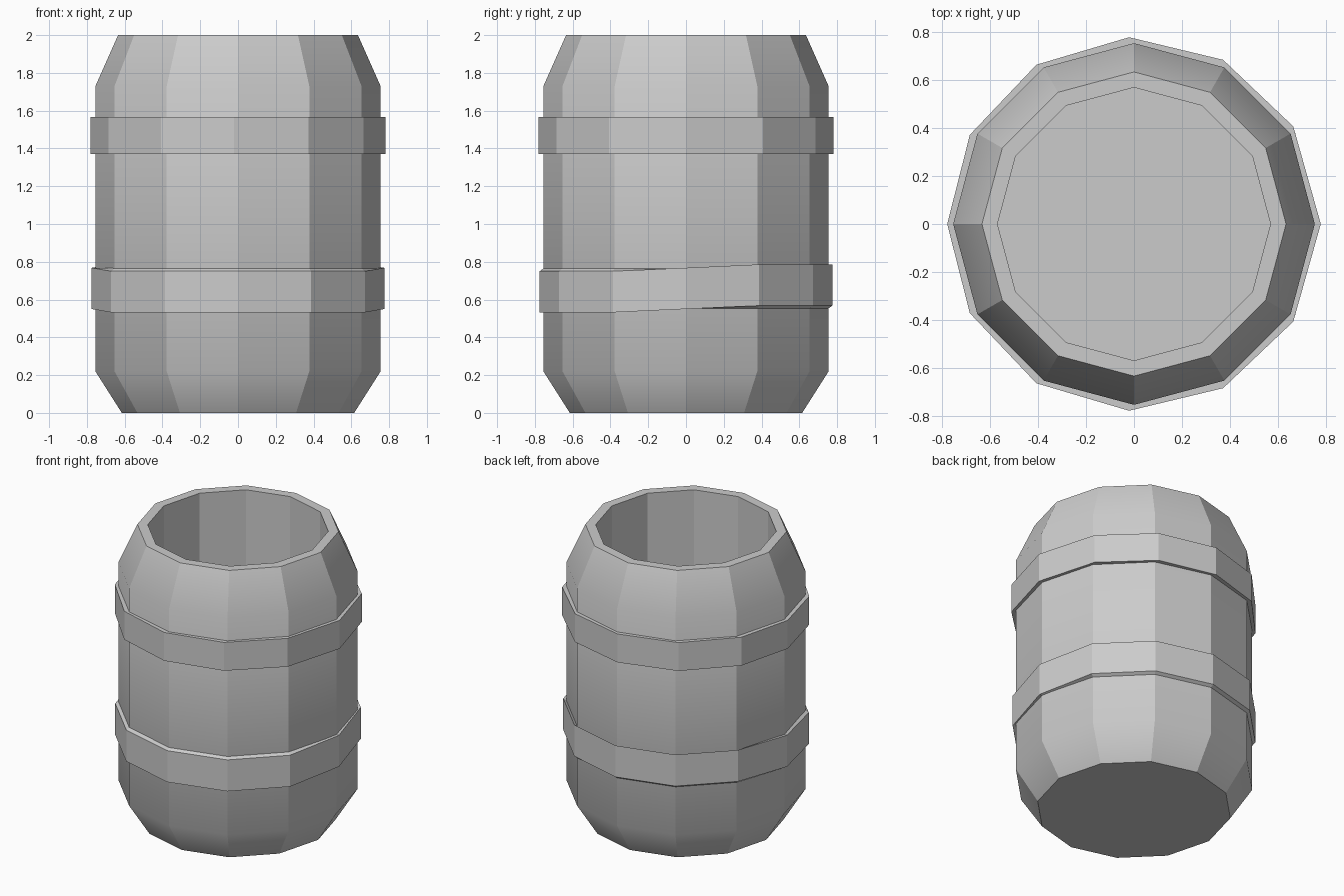
import bpy, bmesh
from math import cos, sin, pi, radians

if "Cube" in bpy.data.objects:
    bpy.data.objects.remove(bpy.data.objects["Cube"])

SIDES = 12


def side_sign(i):
    # +1 on the back half, -1 on the front half, 0 on the x axis
    return 0 if i % 6 == 0 else (1 if i < 6 else -1)


def ring(bm, r, z, twist=0.0, lift=0.0):
    verts = []
    for i in range(SIDES):
        s = side_sign(i)
        a = 2 * pi * i / SIDES + radians(twist) * s
        verts.append(bm.verts.new((r * cos(a), r * sin(a), z + lift * s)))
    return verts


def bridge(bm, lower, upper):
    for i in range(SIDES):
        j = (i + 1) % SIDES
        bm.faces.new((lower[i], lower[j], upper[j], upper[i]))


def finish(bm, name):
    bmesh.ops.recalc_face_normals(bm, faces=bm.faces)
    mesh = bpy.data.meshes.new(name)
    bm.to_mesh(mesh)
    bm.free()
    obj = bpy.data.objects.new(name, mesh)
    bpy.context.collection.objects.link(obj)
    return obj


# Barrel body: outer wall, rim, hollow inside and floor
bm = bmesh.new()
profile = [(0.615, 0), (0.755, 0.22), (0.755, 1.73), (0.635, 2.0), (0.57, 2.0), (0.57, 0.08)]
rings = [ring(bm, r, z) for r, z in profile]
for a, b in zip(rings, rings[1:]):
    bridge(bm, a, b)
bm.faces.new(rings[0])
bm.faces.new(rings[-1])
# Facets stay crisp; only the two shoulder loops are smooth
shoulders = set(rings[1]), set(rings[2])
for f in bm.faces:
    f.smooth = True
for e in bm.edges:
    e.smooth = any(e.verts[0] in s and e.verts[1] in s for s in shoulders)
finish(bm, "barrel_body")


# Hoops: closed bands hugging the wall
def hoop(name, r, z0, z1, twist=0.0, lift=0.0):
    bm = bmesh.new()
    loops = [ring(bm, 0.75, z0), ring(bm, r, z0, twist, lift),
             ring(bm, r, z1, twist, lift), ring(bm, 0.75, z1)]
    for a, b in zip(loops, loops[1:] + loops[:1]):
        bridge(bm, a, b)
    finish(bm, name)


hoop("upper_hoop", 0.78, 1.37, 1.567, twist=1.5)
hoop("lower_hoop", 0.775, 0.55, 0.768, lift=0.018)
